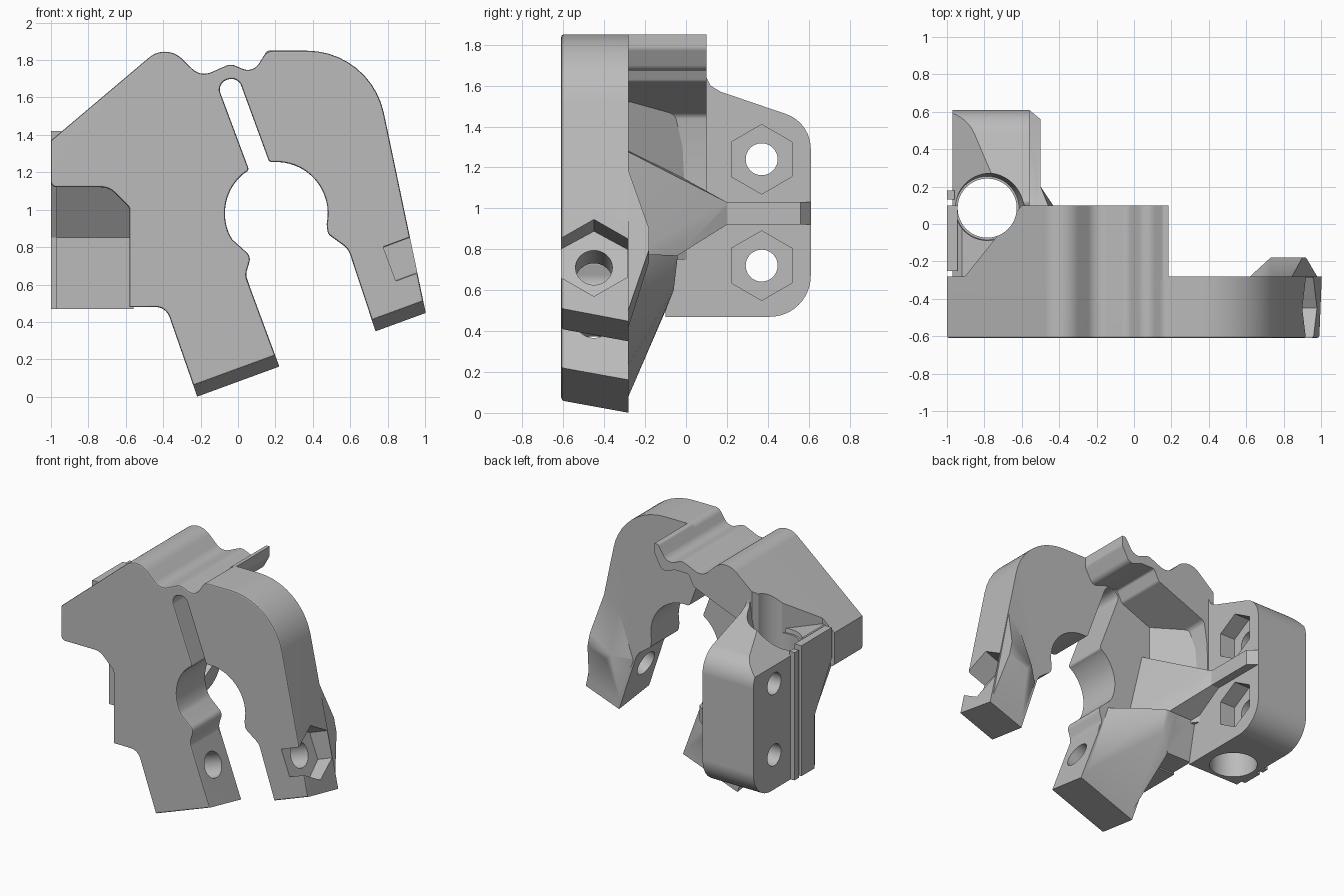
import bpy, bmesh, math
from mathutils import Vector, Matrix

if "Cube" in bpy.data.objects:
    bpy.data.objects.remove(bpy.data.objects["Cube"])

grey = bpy.data.materials.new("plain grey")
grey.use_nodes = True
grey.diffuse_color = (0.5, 0.5, 0.5, 1)
grey.node_tree.nodes["Principled BSDF"].inputs["Base Color"].default_value = (0.5, 0.5, 0.5, 1)


def finish(name, bm):
    bmesh.ops.recalc_face_normals(bm, faces=bm.faces[:])
    mesh = bpy.data.meshes.new(name)
    bm.to_mesh(mesh)
    bm.free()
    mesh.materials.append(grey)
    ob = bpy.data.objects.new(name, mesh)
    bpy.context.collection.objects.link(ob)
    return ob


def rounded(points):
    """Turn (u, v, radius) corners into an outline with filleted corners."""
    out = []
    for i, p in enumerate(points):
        here = Vector(p[:2])
        radius = p[2] if len(p) > 2 else 0
        a = Vector(points[i - 1][:2]) - here
        b = Vector(points[(i + 1) % len(points)][:2]) - here
        if not radius:
            out.append(here)
            continue
        half = a.angle(b) / 2
        reach = min(radius / math.tan(half), a.length * 0.9, b.length * 0.9)
        start, end = here + a.normalized() * reach, here + b.normalized() * reach
        centre = here + (a.normalized() + b.normalized()).normalized() * reach / math.cos(half)
        v, w = start - centre, end - centre
        turn = math.atan2(v.x * w.y - v.y * w.x, v.dot(w))
        n = max(3, int(abs(turn) * 8))
        for k in range(n + 1):
            out.append(centre + Matrix.Rotation(turn * k / n, 2) @ v)
    return out


def prism(outline, axis, low, high):
    """Extrude an outline along y (outline in x, z) or x (outline in y, z)."""
    place = (lambda p, d: (p[0], d, p[1])) if axis == "y" else (lambda p, d: (d, p[0], p[1]))
    bm = bmesh.new()
    face = bm.faces.new([bm.verts.new(place(p, low)) for p in outline])
    new = bmesh.ops.extrude_face_region(bm, geom=[face])["geom"]
    shift = Vector(place((0, 0), high - low))
    bmesh.ops.translate(bm, verts=[g for g in new if isinstance(g, bmesh.types.BMVert)], vec=shift)
    bmesh.ops.recalc_face_normals(bm, faces=bm.faces[:])
    return bm


def trim(bm, point, normal):
    """Slice off everything on the normal's side and cap the cut."""
    geom = bm.verts[:] + bm.edges[:] + bm.faces[:]
    bmesh.ops.bisect_plane(bm, geom=geom, plane_co=point, plane_no=normal, clear_outer=True)
    bmesh.ops.holes_fill(bm, edges=[e for e in bm.edges if e.is_boundary], sides=0)


def hull(name, points):
    bm = bmesh.new()
    for p in points:
        bm.verts.new(p)
    bmesh.ops.convex_hull(bm, input=bm.verts[:])
    loose = [v for v in bm.verts if not v.link_faces]
    bmesh.ops.delete(bm, geom=loose, context="VERTS")
    return finish(name, bm)


def rod(name, centre, direction, r1, r2, length):
    bm = bmesh.new()
    bmesh.ops.create_cone(bm, cap_ends=True, segments=48, radius1=r1, radius2=r2, depth=length)
    turn = Vector(direction).to_track_quat("Z", "Y").to_matrix().to_4x4()
    bmesh.ops.transform(bm, matrix=Matrix.Translation(centre) @ turn, verts=bm.verts[:])
    return finish(name, bm)


def combine(target, other, operation):
    mod = target.modifiers.new(operation.lower(), "BOOLEAN")
    mod.operation, mod.object, mod.solver = operation, other, "EXACT"
    bpy.context.view_layer.objects.active = target
    bpy.ops.object.modifier_apply(modifier=mod.name)
    bpy.data.objects.remove(other)


def arc(start, end):
    steps = 16
    angles = [math.radians(start + (end - start) * k / steps) for k in range(steps + 1)]
    return [(0.205 + 0.275 * math.cos(a), 0.98 + 0.275 * math.sin(a)) for a in angles]


def hexagon(y, z, radius):
    return [(y + radius * math.sin(k * math.pi / 3), z + radius * math.cos(k * math.pi / 3))
            for k in range(6)]


# Front plate: two arms around a round opening with a relief slot
crest = [(-1, 1.37), (-0.385, 1.89, 0.13), (-0.2, 1.71, 0.09), (-0.04, 1.78, 0.06),
         (0.08, 1.73, 0.07), (0.155, 1.85, 0.06)]
outline = crest + [(0.71, 1.85, 0.42), (1.035, 0.3), (0.765, 0.26), (0.59, 0.79, 0.1),
                   (0.48, 0.87, 0.04)]
outline += arc(-12, 95)
outline += [(0.165, 1.26, 0.02), (0, 1.71, 0.055), (-0.115, 1.68, 0.055), (0.06, 1.21, 0.02)]
outline += arc(128, 205)
outline += [(-0.03, 0.84), (0.07, 0.75, 0.05), (0.04, 0.65, 0.08), (0.255, 0.07), (-0.19, -0.08),
            (-0.385, 0.48, 0.08), (-0.58, 0.48), (-0.58, 1.01, 0.03), (-0.69, 1.12, 0.1),
            (-1, 1.12, 0.03)]
bm = prism(rounded(outline), "y", -0.61, -0.28)
trim(bm, (-0.22, -0.28, 0), (0.093, -0.052, -0.254))
rim = [e for e in bm.edges if all(v.co.y < -0.609 for v in e.verts)]
bmesh.ops.bevel(bm, geom=rim, offset=0.012, segments=2, affect="EDGES", profile=0.5)
body = finish("clamp_body", bm)

# Rear extension: wavy hook on top, wall running down, slanted on the outer side
hook = crest[:-1] + [(0.155, 1.85, 0.02), (0.185, 1.85), (0.185, 1.78, 0.04), (0.12, 1.66, 0.05),
                     (0.02, 1.7), (-0.09, 1.7, 0.02), (-0.13, 1.62, 0.03), (-0.52, 1.46, 0.04),
                     (-0.545, 1.3), (-0.56, 0.85), (-0.58, 0.85), (-0.58, 1.12), (-1, 1.12)]
bm = prism(rounded(hook), "y", -0.3, 0.1)
trim(bm, (-1, -0.4, 1), (-0.5, 0.4, 0))
rear = finish("rear_hook", bm)

# Mounting block with rounded back corners, sloping top and a screw head clearance
side = [(-0.1, 0.47), (0.61, 0.47, 0.2), (0.61, 1.42, 0.18), (0.17, 1.57), (0.12, 1.6),
        (0.09, 1.66), (0.04, 1.66), (0.04, 1.41), (-0.29, 1.41), (-0.29, 1.12), (-0.1, 0.85)]
bm = prism(rounded(side), "x", -0.97, -0.56)
trim(bm, (-0.97, 0, 1.37), (-0.8, 0, 1))
block = finish("mounting_block", bm)
combine(block, rod("clearance", (-0.785, 0.085, 1.6), (0, 0, 1), 0.17, 0.22, 0.44), "DIFFERENCE")

# Slanted wall that fills the corner between the block and the plate
corner = hull("corner_wall", [(x, y, z) for z in (0.75, 1.52)
                              for x, y in ((-0.57, -0.29), (-0.57, 0.02), (-0.36, -0.29))])

# Raised rib on the block and the web that widens towards the plate
rib = hull("rib", [(x, y, z) for z in (0.92, 1.03)
                   for x, y in ((-0.58, 0.1), (-0.5, 0.1), (-0.5, 0.56), (-0.56, 0.61), (-0.58, 0.61))])
web = hull("web", [(-0.58, 0.2, 0.92), (-0.58, 0.2, 1.03), (-0.5, 0.2, 0.92), (-0.5, 0.2, 1.03),
                   (-0.18, -0.29, 0.77), (-0.28, -0.29, 0.95), (-0.3, -0.29, 1.28),
                   (-0.58, -0.29, 0.77), (-0.58, -0.29, 1.3), (-0.34, -0.04, 0.77),
                   (-0.58, -0.04, 0.77)])

# Wedges that thicken the backs of both legs
lower = hull("leg_wedge", [(-0.22, -0.29, 0.06), (0.185, -0.29, 0.22), (0.025, -0.29, 0.64),
                           (-0.35, -0.29, 0.42), (-0.38, -0.1, 0.5), (-0.41, -0.04, 0.77),
                           (-0.3, -0.04, 0.77), (-0.3, -0.06, 0.6), (0, -0.29, 0.78),
                           (-0.41, -0.29, 0.78)])
upper = hull("leg_root", [(x, y, z) for x in (-0.57, -0.37)
                          for y, z in ((-0.29, 0.49), (-0.1, 0.49), (-0.04, 0.78), (-0.29, 0.78))])
flare = hull("nut_boss", [(0.84, -0.29, 1.21), (0.74, -0.29, 1.1), (0.61, -0.29, 0.73),
                          (0.73, -0.29, 0.39), (0.985, -0.29, 0.48), (0.73, -0.18, 0.78),
                          (0.9, -0.18, 0.9), (0.92, -0.18, 0.8), (0.77, -0.18, 0.74)])
for part in (rear, block, corner, rib, web, upper, lower, flare):
    combine(body, part, "UNION")

# Upright bore
combine(body, rod("bore", (-0.785, 0.085, 1), (0, 0, 1), 0.158, 0.158, 2.2), "DIFFERENCE")

# Cross holes with hexagonal nut pockets
for z in (0.72, 1.24):
    combine(body, rod("cross_hole", (-0.8, 0.37, z), (1, 0, 0), 0.078, 0.078, 0.8), "DIFFERENCE")
    pocket = prism(hexagon(0.37, z, 0.17), "x", -0.68, -0.4)
    combine(body, finish("nut_pocket", pocket), "DIFFERENCE")

# Clamping bolt hole through both legs, with a nut pocket in the outer one
tilt = Vector((0.94, 0, 0.35)).normalized()
nut = Vector((0.81, -0.45, 0.71))
combine(body, rod("bolt_hole", nut - tilt * 0.5, tilt, 0.09, 0.09, 1.9), "DIFFERENCE")
bm = prism(hexagon(0, 0, 0.19), "x", 0, 0.4)
lean = Matrix.Rotation(-math.atan2(tilt.z, tilt.x), 4, "Y")
bmesh.ops.transform(bm, matrix=Matrix.Translation(nut) @ lean, verts=bm.verts[:])
combine(body, finish("bolt_pocket", bm), "DIFFERENCE")

# Thin locating plate on the outer face, separated by a narrow groove
plate = [(0.1, 0.47), (0.1, 1.42), (-0.25, 1.42), (-0.25, 1.2), (-0.05, 0.85), (-0.05, 0.47)]
finish("locating_plate", prism(plate, "x", -1, -0.945))
strip = [(0.13, 0.47), (0.18, 0.47), (0.18, 1.4), (0.13, 1.4)]
finish("groove_strip", prism(strip, "x", -1, -0.96))

# Smooth curved faces while keeping the large faces flat
bpy.ops.object.select_all(action="DESELECT")
body.select_set(True)
bpy.context.view_layer.objects.active = body
bpy.ops.object.shade_smooth_by_angle(angle=math.radians(32))
body.modifiers.new("flat_faces", "WEIGHTED_NORMAL").keep_sharp = True
